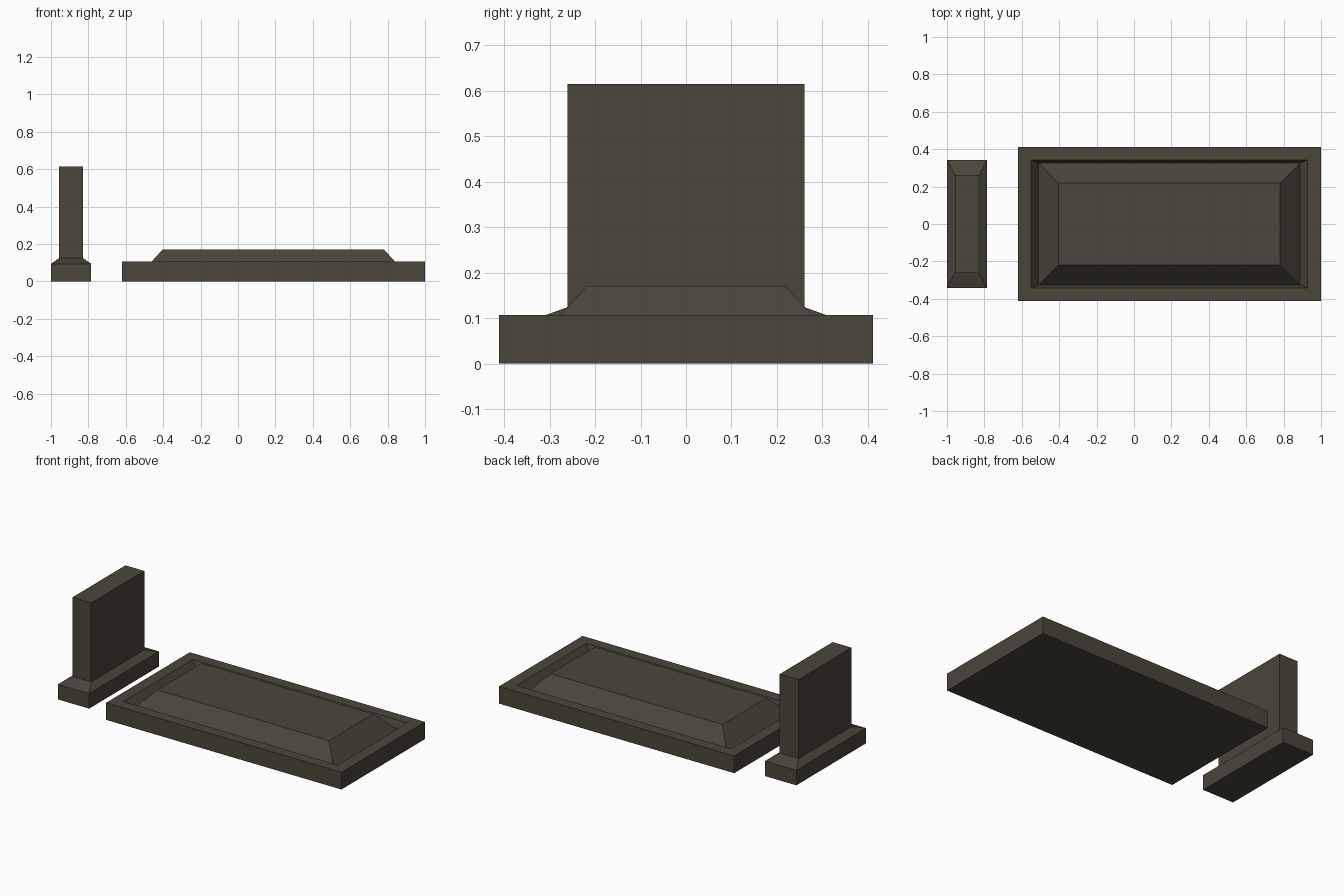
import bpy, bmesh

if "Cube" in bpy.data.objects:
    bpy.data.objects.remove(bpy.data.objects["Cube"])

stone = bpy.data.materials.new("dark weathered stone")
stone.diffuse_color = (0.070, 0.061, 0.043, 1)
stone.use_nodes = True
stone.node_tree.nodes["Principled BSDF"].inputs["Base Color"].default_value = stone.diffuse_color


def stacked_rectangles(name, rings):
    """Skin rectangles (x0, x1, half_depth, z) in order and cap both ends."""
    bm = bmesh.new()
    loops = []
    for x0, x1, d, z in rings:
        corners = ((x0, -d), (x1, -d), (x1, d), (x0, d))
        loops.append([bm.verts.new((x, y, z)) for x, y in corners])
    for a, b in zip(loops, loops[1:]):
        for i in range(4):
            j = (i + 1) % 4
            bm.faces.new((a[i], a[j], b[j], b[i]))
    bm.faces.new(loops[0][::-1])
    bm.faces.new(loops[-1])
    bmesh.ops.recalc_face_normals(bm, faces=bm.faces)
    mesh = bpy.data.meshes.new(name)
    bm.to_mesh(mesh)
    bm.free()
    mesh.materials.append(stone)
    obj = bpy.data.objects.new(name, mesh)
    bpy.context.collection.objects.link(obj)
    return obj


# Upright headstone on a plinth with a sloped shoulder
stacked_rectangles("headstone", [
    (-1.0, -0.785, 0.343, 0.0),
    (-1.0, -0.785, 0.343, 0.094),
    (-0.958, -0.828, 0.261, 0.124),
    (-0.958, -0.828, 0.261, 0.615),
])

# Grave slab: outer wall, flat rim, sloped groove, raised bevelled lid
stacked_rectangles("grave_slab", [
    (-0.62, 1.0, 0.411, 0.0),
    (-0.62, 1.0, 0.411, 0.107),
    (-0.55, 0.927, 0.343, 0.107),
    (-0.51, 0.888, 0.326, 0.053),
    (-0.403, 0.78, 0.218, 0.171),
])
